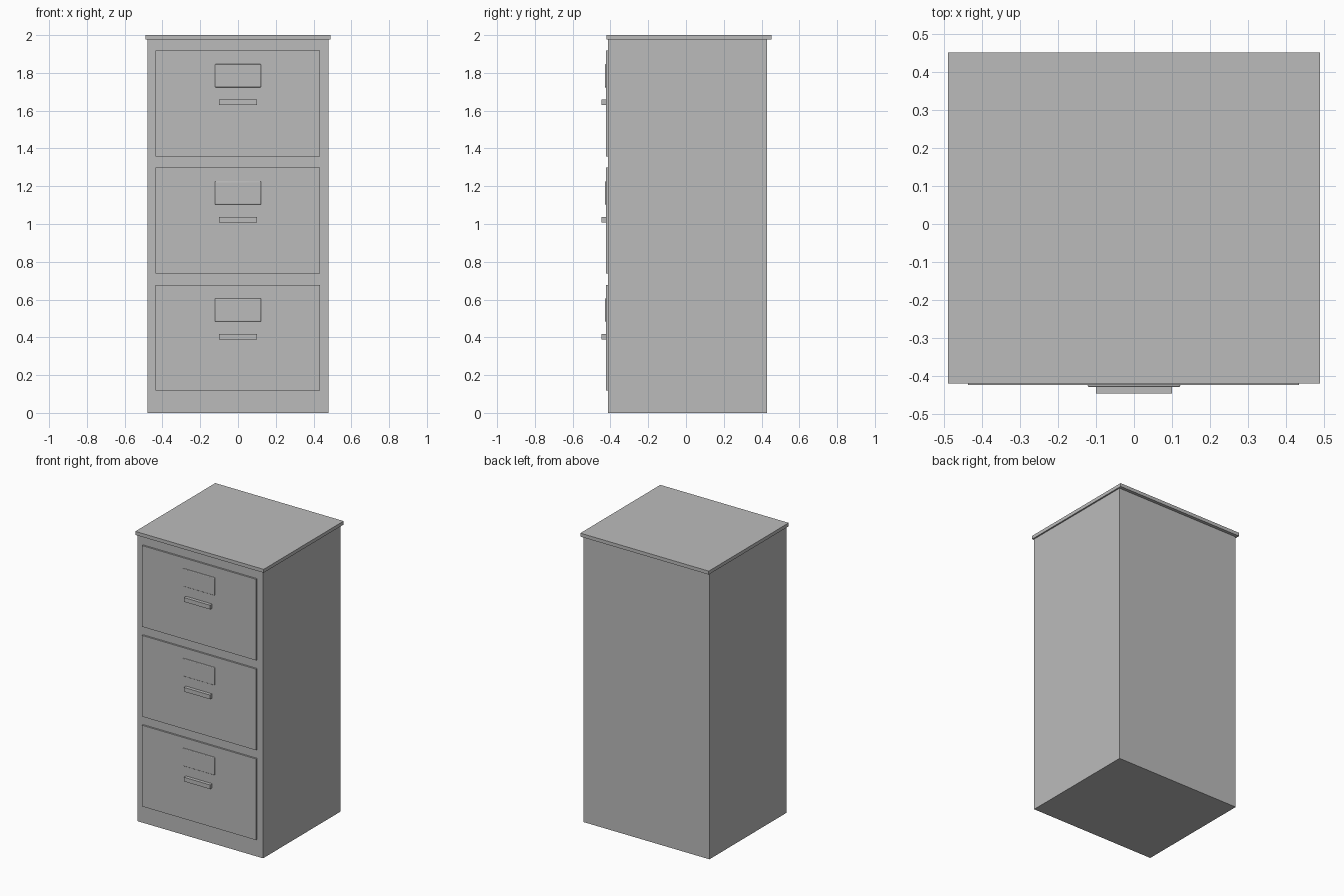
import bpy

if "Cube" in bpy.data.objects:
    bpy.data.objects.remove(bpy.data.objects["Cube"])

grey = bpy.data.materials.new("grey_metal")
grey.diffuse_color = (0.5, 0.5, 0.5, 1)
grey.use_nodes = True
grey.node_tree.nodes["Principled BSDF"].inputs["Base Color"].default_value = grey.diffuse_color


def box(name, lo, hi, bevel=0):
    """Box between two corners, with optional rounded edges."""
    bpy.ops.mesh.primitive_cube_add(
        size=1, location=[(a + b) / 2 for a, b in zip(lo, hi)])
    ob = bpy.context.object
    ob.name = name
    ob.scale = [b - a for a, b in zip(lo, hi)]
    bpy.ops.object.transform_apply(location=False, rotation=False, scale=True)
    ob.data.materials.append(grey)
    if bevel:
        mod = ob.modifiers.new("rounding", 'BEVEL')
        mod.width = bevel
        mod.segments = 4
        bpy.ops.object.shade_smooth_by_angle()
    return ob


# Cabinet carcass and overhanging top
box("cabinet_body", (-0.48, -0.412, 0), (0.48, 0.43, 1.976))
box("cabinet_top", (-0.49, -0.42, 1.976), (0.49, 0.452, 2))

# Three identical drawers, bottom to top
for i in range(3):
    z = 0.118 + 0.62 * i
    box(f"drawer_front_{i + 1}", (-0.437, -0.424, z), (0.435, -0.405, z + 0.56))
    box(f"handle_{i + 1}", (-0.1, -0.447, z + 0.271), (0.1, -0.415, z + 0.3))
    # Thin rounded label plate above the handle
    box(f"label_plate_{i + 1}", (-0.122, -0.43, z + 0.365),
        (0.122, -0.418, z + 0.488), 0.005)
